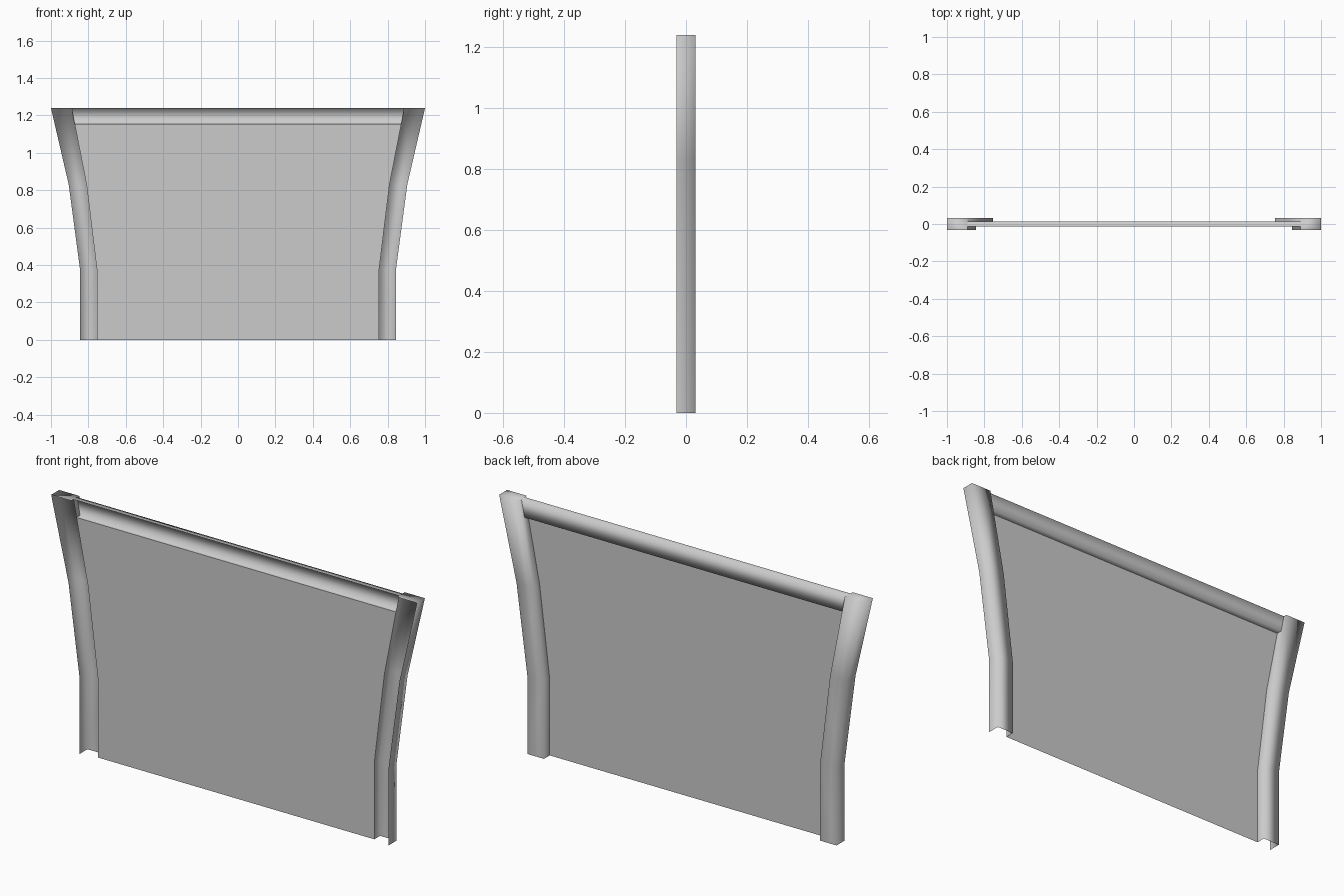
import bpy
import bmesh

cube = bpy.data.objects.get("Cube")
if cube:
    bpy.data.objects.remove(cube)

grey = bpy.data.materials.new("light_grey")
grey.use_nodes = True
grey.diffuse_color = (0.6, 0.6, 0.6, 1)
grey.node_tree.nodes["Principled BSDF"].inputs["Base Color"].default_value = (0.6, 0.6, 0.6, 1)

# (height, outer half width, inner half width) of the flared sides
LEVELS = [(0, 0.845, 0.755), (0.38, 0.845, 0.755), (0.83, 0.905, 0.81), (1.24, 1.0, 0.89)]
DEPTH = 0.031     # half depth of the side rails
SHEET = 0.014     # the sheet sits this far forward, the top rail this far back
RAIL_LOW = 1.155  # lower edge of the top rail


def inner_at(z):
    """Inner half width at a given height."""
    for (z0, _, a), (z1, _, b) in zip(LEVELS, LEVELS[1:]):
        if z <= z1:
            return a + (b - a) * (z - z0) / (z1 - z0)


def loft(name, rows, smooth, cap=None):
    """Skin open rows of points; cap adds a face over the last row."""
    bm = bmesh.new()
    grid = [[bm.verts.new(p) for p in row] for row in rows]
    for low, high in zip(grid, grid[1:]):
        for i in range(len(low) - 1):
            bm.faces.new((low[i], low[i + 1], high[i + 1], high[i]))
    if cap:
        bm.faces.new(grid[-1][:3] + [bm.verts.new(cap)])
    bmesh.ops.recalc_face_normals(bm, faces=bm.faces)
    # Outer skin faces the back
    if sum(f.normal.y * f.calc_area() for f in bm.faces) < 0:
        bmesh.ops.reverse_faces(bm, faces=bm.faces)
    mesh = bpy.data.meshes.new(name)
    bm.to_mesh(mesh)
    bm.free()
    for face in mesh.polygons:
        face.use_smooth = smooth
    mesh.materials.append(grey)
    obj = bpy.data.objects.new(name, mesh)
    bpy.context.collection.objects.link(obj)
    return obj


# Side rails: channels open to the front, closed at the top
for side, name in ((1, "left_side_rail"), (-1, "right_side_rail")):
    rows = [[(side * o, -DEPTH, z), (side * o, DEPTH, z),
             (side * i, DEPTH, z), (side * i, -SHEET, z)] for z, o, i in LEVELS]
    loft(name, rows, True, cap=(side * LEVELS[-1][2], -DEPTH, LEVELS[-1][0]))

# Main sheet between the side rails, up to the top rail
heights = [level[0] for level in LEVELS[:-1]] + [RAIL_LOW]
loft("main_sheet", [[(-inner_at(z), -SHEET, z), (inner_at(z), -SHEET, z)] for z in heights], False)

# Top rail: shallow channel open to the front
top = LEVELS[-1][0]
profile = [(-SHEET, RAIL_LOW), (SHEET, RAIL_LOW), (SHEET, top), (-SHEET, top)]
loft("top_rail", [[(-inner_at(z), y, z), (inner_at(z), y, z)] for y, z in profile], True)
